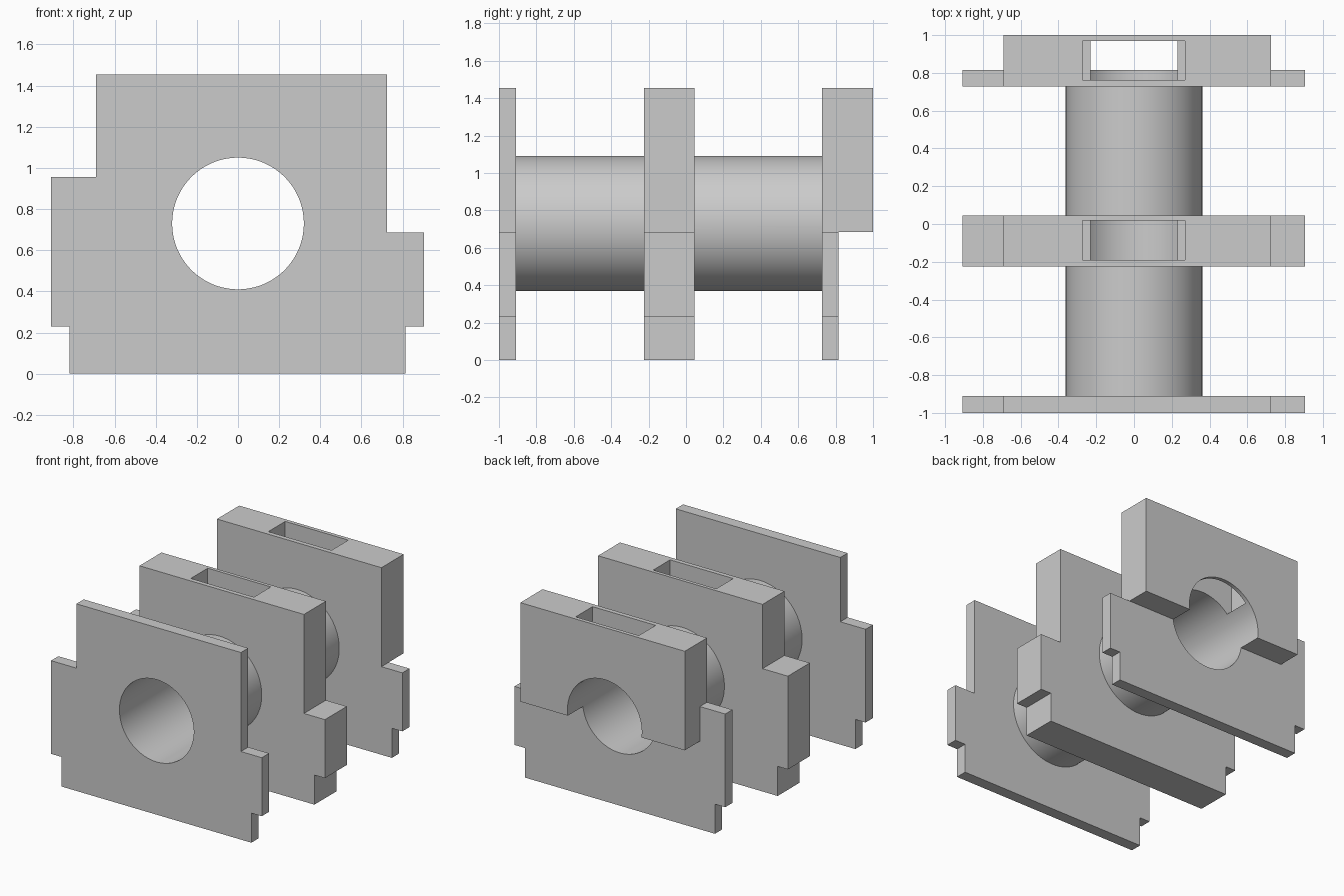
import bpy, bmesh, math

cube = bpy.data.objects.get("Cube")
if cube:
    bpy.data.objects.remove(cube, do_unlink=True)

grey = bpy.data.materials.new("plain_grey")
grey.use_nodes = True
colour = (0.6, 0.6, 0.6, 1)
grey.diffuse_color = colour
grey.node_tree.nodes["Principled BSDF"].inputs["Base Color"].default_value = colour

AXIS_Z = 0.73


def prism(name, outline, y0, y1):
    """Extrude an x-z outline from y0 to y1."""
    bm = bmesh.new()
    face = bm.faces.new([bm.verts.new((x, y0, z)) for x, z in outline])
    new = bmesh.ops.extrude_face_region(bm, geom=[face])["geom"]
    verts = [v for v in new if isinstance(v, bmesh.types.BMVert)]
    bmesh.ops.translate(bm, verts=verts, vec=(0, y1 - y0, 0))
    bmesh.ops.recalc_face_normals(bm, faces=bm.faces)
    mesh = bpy.data.meshes.new(name)
    bm.to_mesh(mesh)
    bm.free()
    mesh.materials.append(grey)
    obj = bpy.data.objects.new(name, mesh)
    bpy.context.collection.objects.link(obj)
    return obj


def rect(x0, x1, z0, z1):
    return [(x0, z0), (x1, z0), (x1, z1), (x0, z1)]


def circle(radius, count=96):
    angles = [2 * math.pi * (i + 0.5) / count for i in range(count)]
    return [(radius * math.cos(a), AXIS_Z + radius * math.sin(a)) for a in angles]


def combine(target, tool, operation):
    """Apply a boolean and discard the tool."""
    tool.hide_render = True
    mod = target.modifiers.new("cut", "BOOLEAN")
    mod.operation = operation
    mod.solver = "EXACT"
    mod.object = tool
    bpy.context.view_layer.objects.active = target
    bpy.ops.object.modifier_apply(modifier=mod.name)
    bpy.data.objects.remove(tool, do_unlink=True)


# Stepped outline shared by the three plates
outline = [(-0.82, 0), (0.815, 0), (0.815, 0.23), (0.905, 0.23),
           (0.905, 0.685), (0.725, 0.685), (0.725, 1.455), (-0.69, 1.455),
           (-0.69, 0.955), (-0.908, 0.955), (-0.908, 0.23), (-0.82, 0.23)]
front_plate = prism("front_plate", outline, -1, -0.91)
middle_plate = prism("middle_plate", outline, -0.225, 0.045)
back_plate = prism("back_plate", outline, 0.727, 1)

# Back plate is thick only in its upper block
combine(back_plate, prism("lower_relief", rect(-1, 1, -0.1, 0.685), 0.815, 1.1), "DIFFERENCE")
combine(back_plate, prism("ear_relief", rect(-1, -0.69, 0.6, 1.1), 0.815, 1.1), "DIFFERENCE")

# Join the plates along one round barrel
body = prism("barrel_with_plates", circle(0.362), -0.95, 0.77)
for plate in (front_plate, middle_plate, back_plate):
    combine(body, plate, "UNION")

# Through bore, then the top slots that open into it
combine(body, prism("bore", circle(0.32), -1.2, 1.2), "DIFFERENCE")
for y0, y1 in ((-0.19, 0.018), (0.763, 0.97)):
    combine(body, prism("slot", rect(-0.273, 0.27, 0.953, 1.6), y0, y1), "DIFFERENCE")

bpy.ops.object.select_all(action="DESELECT")
body.select_set(True)
bpy.context.view_layer.objects.active = body
bpy.ops.object.shade_smooth_by_angle(angle=math.radians(30))
